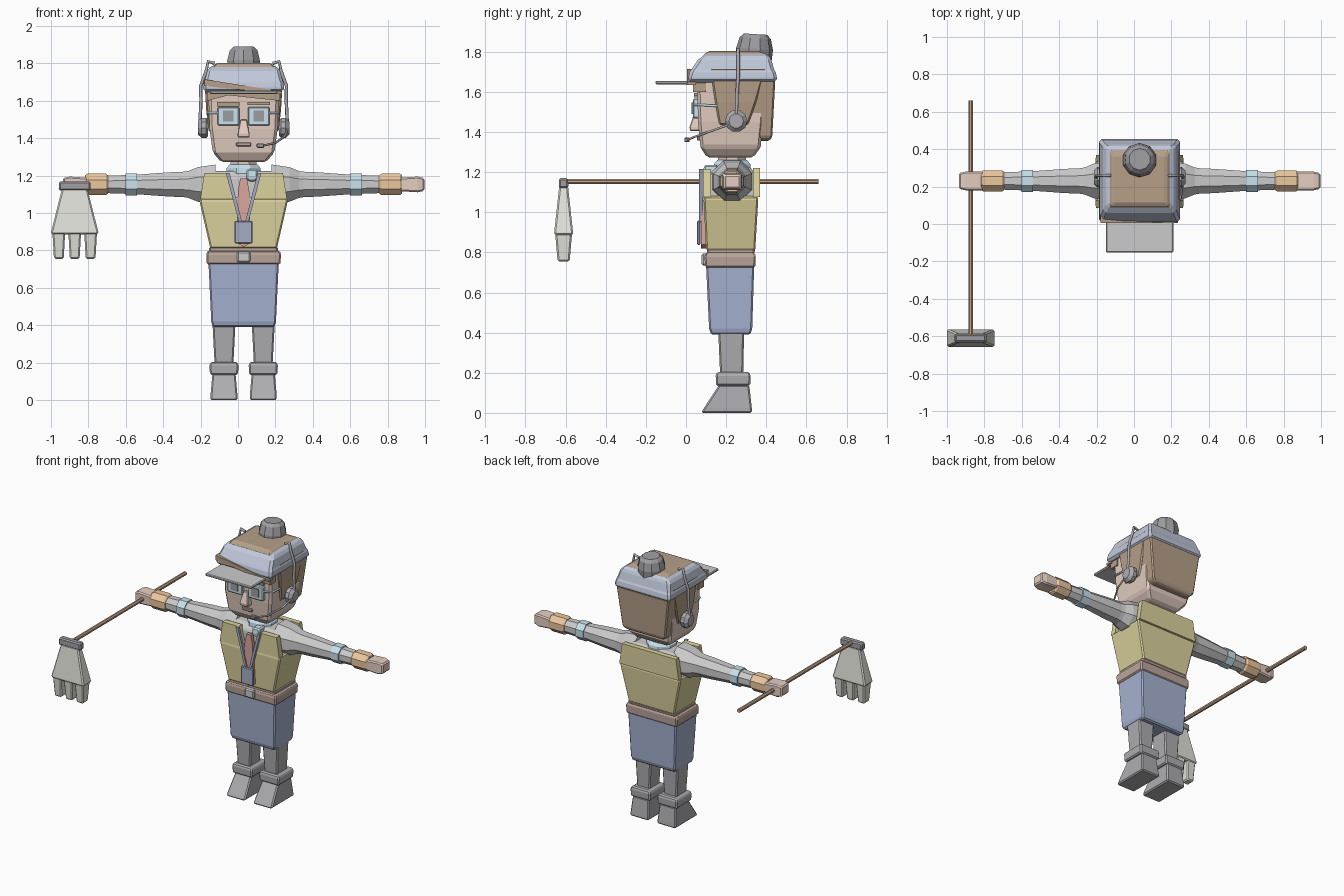
import bpy, bmesh, math
from mathutils import Vector

CX, CY, AZ = 0.03, 0.23, 1.153   # body centre, arm height


def mat(name, r, g, b):
    m = bpy.data.materials.new(name)
    m.diffuse_color = (r, g, b, 1)
    return m


SKIN = mat("skin", .78, .62, .54)
HAIR = mat("hair", .47, .35, .25)
CAP = mat("cap_blue", .53, .58, .70)
SKIRT = mat("skirt_blue", .38, .45, .64)
VEST = mat("vest_yellow", .72, .65, .34)
PALE = mat("pale_blue", .58, .76, .85)
ORANGE = mat("cuff_orange", .83, .57, .34)
BELT = mat("belt_brown", .50, .38, .33)
WOOD = mat("wood", .55, .38, .26)
TIE = mat("tie_red", .70, .38, .34)
DARK = mat("dark_grey", .34, .34, .36)
BOOT = mat("boot_grey", .42, .42, .44)
STRAW = mat("bristle", .76, .76, .71)
STRAP = mat("strap", .38, .42, .55)


def loft(name, rings, m=None, bevel=0.0):
    """Skin a closed solid through equal-length rings of points."""
    bm = bmesh.new()
    vs = [[bm.verts.new(p) for p in r] for r in rings]
    n = len(vs[0])
    for a, b in zip(vs, vs[1:]):
        for i in range(n):
            bm.faces.new((a[i], a[(i + 1) % n], b[(i + 1) % n], b[i]))
    bm.faces.new(vs[0])
    bm.faces.new(vs[-1])
    bmesh.ops.recalc_face_normals(bm, faces=bm.faces)
    me = bpy.data.meshes.new(name)
    bm.to_mesh(me)
    bm.free()
    ob = bpy.data.objects.new(name, me)
    bpy.context.collection.objects.link(ob)
    if m:
        me.materials.append(m)
    if bevel:
        mod = ob.modifiers.new("bevel", 'BEVEL')
        mod.width, mod.segments = bevel, 1
    return ob


def block(name, secs, m=None, x=CX, bevel=0.008):
    """Sections (z, half width, y front, y back), centred on x."""
    return loft(name, [[(x - w, a, z), (x + w, a, z), (x + w, b, z), (x - w, b, z)]
                       for z, w, a, b in secs], m, bevel)


def prism(name, pts, y0, y1, m=None):
    """Front outline (x, z) given depth."""
    return loft(name, [[(x, y, z) for x, z in pts] for y in (y0, y1)], m)


def turned(name, secs, c, axis, m=None, n=8):
    """Rings (offset, radius) around an axis through c."""
    q = Vector((0, 0, 1)).rotation_difference(Vector(axis))
    rings = []
    for d, r in secs:
        rings.append([Vector(c) + q @ Vector((r * math.cos((i + .5) * 2 * math.pi / n),
                      r * math.sin((i + .5) * 2 * math.pi / n), d)) for i in range(n)])
    return loft(name, rings, m)


def wire(name, pts, r, m=None):
    cu = bpy.data.curves.new(name, 'CURVE')
    cu.dimensions, cu.bevel_depth, cu.bevel_resolution, cu.use_fill_caps = '3D', r, 1, True
    sp = cu.splines.new('POLY')
    sp.points.add(len(pts) - 1)
    for p, co in zip(sp.points, pts):
        p.co = (*co, 1)
    ob = bpy.data.objects.new(name, cu)
    bpy.context.collection.objects.link(ob)
    if m:
        cu.materials.append(m)
    return ob


# Limbs and other paired parts
for s, side in ((-1, "left"), (1, "right")):
    x = CX + s * .105
    block(side + "_boot", [(0, .072, .075, .33), (.025, .072, .09, .328), (.14, .062, .165, .315)], BOOT, x)
    block(side + "_boot_cuff", [(.135, .075, .15, .32), (.185, .078, .148, .322), (.205, .07, .155, .315)], BOOT, x)
    block(side + "_leg", [(.19, .05, .17, .285), (.42, .062, .16, .29)], BOOT, x)

    c, ax = (CX, CY, AZ), (s, 0, 0)
    turned(side + "_shoulder", [(.15, .115), (.245, .1), (.295, .078), (.34, .07)], c, ax)
    turned(side + "_sleeve", [(.27, .076), (.4, .07), (.58, .056), (.74, .05)], c, ax)
    turned(side + "_arm_band", [(.57, .064), (.632, .064)], c, ax, PALE)
    turned(side + "_wrist_cuff", [(.725, .053), (.737, .062), (.835, .062), (.847, .053)], c, ax, ORANGE)
    hx = [(.835, .05, .036), (.93, .05, .042), (.966, .042, .034)]
    loft(side + "_hand", [[(CX + s * d, CY + i * w, AZ + k * h) for i, k in ((-1, -1), (1, -1), (1, 1), (-1, 1))]
                          for d, w, h in hx], SKIN, .008)

    # Face and headset pairs
    block(side + "_lens_frame", [(1.468, .058, .035, .075), (1.568, .058, .035, .075)], PALE, CX + s * .081, .006)
    block(side + "_eye", [(1.49, .028, .028, .06), (1.548, .028, .028, .06)], DARK, CX + s * .081, 0)
    wire(side + "_glasses_arm", [(CX + s * .135, .045, 1.535), (CX + s * .188, .07, 1.535),
                                 (CX + s * .192, .16, 1.53)], .006, PALE)
    e = CX + s * .081
    prism(side + "_eyebrow", [(e - .06, 1.575 + s * .004), (e + .06, 1.575 + s * .004),
                              (e + .06, 1.595), (e - .06, 1.595)], .04, .08, HAIR)
    turned(side + "_ear_pad", [(.19, .045), (.2, .056), (.225, .056), (.245, .036)], (CX, .25, 1.455), ax, BOOT, 10)
    wire(side + "_headset_stem", [(CX + s * .235, .25, 1.45), (CX + s * .228, .255, 1.6), (CX + s * .229, .26, 1.68),
                                  (CX + s * .2, .26, 1.76), (CX + s * .19, .26, 1.81), (CX + s * .155, .26, 1.8)], .009, BOOT)

    # Upper vest front panels and neck strap
    prism(side + "_vest_front", [(CX + s * .232, 1.075), (CX + s * .21, 1.215),
                                 (CX + s * .085, 1.215), (CX + s * .045, 1.075)], .085, .125, VEST)
    prism(side + "_neck_strap", [(CX + s * .095, 1.215), (CX + s * .075, 1.215),
                                 (CX + s * .008, .95), (CX + s * .025, .95)], .066, .084, STRAP)
    prism(side + "_shirt_front", [(CX, 1.085), (CX + s * .05, 1.085), (CX, .95)], .082, .12)

# Torso
block("skirt", [(.39, .165, .125, .32), (.42, .173, .115, .33), (.735, .188, .10, .34)], SKIRT)
block("belt", [(.725, .197, .095, .345), (.785, .2, .092, .347), (.80, .19, .1, .34)], BELT)
block("belt_buckle", [(.735, .036, .078, .11), (.795, .036, .078, .11)], None)
block("waistband", [(.79, .184, .105, .34), (.82, .184, .105, .345)], BELT)
block("lower_vest", [(.81, .178, .1, .345), (1.06, .235, .088, .36), (1.08, .232, .092, .357)], VEST)
block("shirt", [(1.05, .205, .11, .345), (1.19, .205, .115, .345), (1.225, .16, .15, .32)])
prism("vest_back", [(CX - .232, 1.075), (CX + .232, 1.075), (CX + .21, 1.22), (CX - .21, 1.22)], .335, .37, VEST)
prism("tie", [(.03, .82), (.068, .84), (.06, 1.12), (.048, 1.185), (.012, 1.185), (0, 1.12), (-.008, .84)], .075, .1, TIE)
block("badge", [(.838, .048, .055, .072), (.958, .048, .055, .072)], STRAP, bevel=.005)
turned("neck_scarf", [(1.19, .09), (1.2, .102), (1.24, .098), (1.26, .08)], (CX, CY, 0), (0, 0, 1), PALE)
block("scarf_knot", [(1.17, .02, .095, .15), (1.19, .03, .085, .15), (1.235, .028, .09, .16)], PALE, .075)
turned("neck", [(1.2, .075), (1.31, .075)], (CX, CY, 0), (0, 0, 1), SKIN)

# Head
block("head", [(1.272, .12, .105, .335), (1.325, .165, .072, .372), (1.45, .182, .06, .385), (1.68, .19, .055, .4)], SKIN, bevel=.014)
block("nose", [(1.405, .032, .02, .08), (1.425, .032, .018, .08), (1.5, .017, .042, .08)], SKIN, bevel=.004)
block("mouth", [(1.357, .04, .055, .09), (1.378, .04, .055, .09)], BELT, bevel=.004)
block("side_hair", [(1.435, .187, .165, .31), (1.55, .2, .145, .35), (1.72, .21, .12, .4)], HAIR)
block("back_hair", [(1.355, .14, .31, .415), (1.375, .168, .302, .43), (1.66, .205, .29, .445)], HAIR)
prism("fringe", [(-.165, 1.71), (.225, 1.645), (.225, 1.6), (.08, 1.615), (-.05, 1.63), (-.165, 1.6)], .035, .1, HAIR)
prism("fringe_sweep", [(-.18, 1.715), (.235, 1.65), (.235, 1.635), (-.18, 1.68)], .006, .05, HAIR)

# Cap, crown hair and bun
block("cap", [(1.648, .213, .015, .45), (1.685, .219, .01, .455), (1.71, .208, .025, .44),
              (1.76, .195, .06, .425), (1.79, .172, .1, .41)], CAP, bevel=.014)
block("cap_brim", [(1.637, .18, -.152, .06), (1.655, .18, -.152, .06)], None, bevel=.005)
block("crown_hair", [(1.77, .17, .085, .41), (1.79, .162, .09, .4), (1.803, .14, .115, .36)], HAIR)
turned("bun", [(-.03, .088), (.03, .092), (.085, .078), (.105, .058)], (CX, .34, 1.783), (0, .06, 1), DARK, 10)

# Microphone
wire("microphone_boom", [(.265, .25, 1.45), (.25, .14, 1.41), (.2, .04, 1.375), (.13, .006, 1.36)], .006, BOOT)
block("microphone", [(1.349, .02, -.008, .018), (1.372, .02, -.008, .018)], DARK, .12, .004)

# Broom
BX, BY = -.873, -.61
turned("broom_pole", [(-.6, .014), (.66, .014)], (BX, 0, AZ), (0, 1, 0), WOOD)
block("broom_clamp", [(1.12, .086, BY - .024, BY + .024), (1.17, .083, BY - .022, BY + .022)], DARK, BX)
block("broom_bristles", [(.885, .125, BY - .046, BY + .046), (.9, .126, BY - .047, BY + .047),
                         (1.13, .068, BY - .022, BY + .022)], STRAW, BX)
for k in (-1, 0, 1):
    block("broom_tuft", [(.755, .026, BY - .03, BY + .03), (.895, .034, BY - .042, BY + .042)], STRAW, BX + k * .085)
